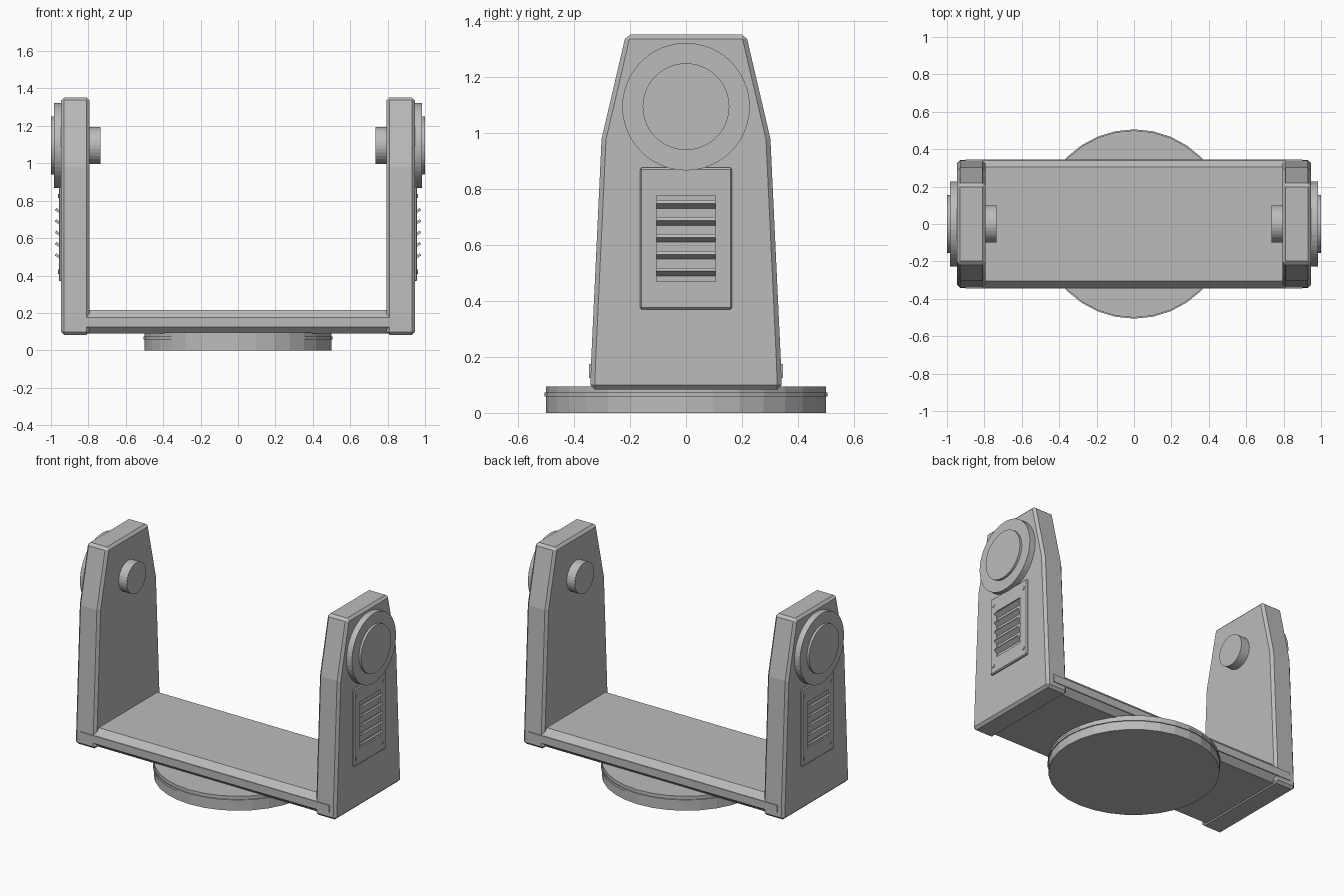
import bpy, bmesh, math
from mathutils import Matrix

cube = bpy.data.objects.get("Cube")
if cube:
    bpy.data.objects.remove(cube)

grey = bpy.data.materials.new("grey metal")
grey.use_nodes = True
COLOUR = (0.5, 0.5, 0.5, 1)
grey.diffuse_color = COLOUR
grey.node_tree.nodes["Principled BSDF"].inputs["Base Color"].default_value = COLOUR


def finish(name, bm, bevel=0, mirror=False):
    bmesh.ops.recalc_face_normals(bm, faces=bm.faces)
    mesh = bpy.data.meshes.new(name)
    bm.to_mesh(mesh)
    bm.free()
    mesh.materials.append(grey)
    obj = bpy.data.objects.new(name, mesh)
    bpy.context.collection.objects.link(obj)
    if bevel:
        mod = obj.modifiers.new("Bevel", 'BEVEL')
        mod.width = bevel
        mod.segments = 1
        mod.limit_method = 'ANGLE'
        mod.angle_limit = math.radians(30)
    if mirror:
        obj.modifiers.new("Mirror", 'MIRROR').use_bisect_axis[0] = False
    return obj


def box(name, x, y, z, bevel=0, mirror=False, tilt=0):
    """Box from (low, high) ranges, optionally tilted about the y axis."""
    bm = bmesh.new()
    spans = (x, y, z)
    centre = [(a + b) / 2 for a, b in spans]
    size = [b - a for a, b in spans]
    matrix = (Matrix.Translation(centre) @ Matrix.Rotation(tilt, 4, 'Y')
              @ Matrix.Diagonal((*size, 1)))
    bmesh.ops.create_cube(bm, size=1, matrix=matrix)
    return finish(name, bm, bevel, mirror)


def disc(name, radius, low, high, axis='Z', y=0, z=0, sides=32, bevel=0):
    """Cylinder along z, or along x and mirrored to both arms."""
    bm = bmesh.new()
    mid = (low + high) / 2
    if axis == 'X':
        matrix = Matrix.Translation((mid, y, z)) @ Matrix.Rotation(math.pi / 2, 4, 'Y')
    else:
        matrix = Matrix.Translation((0, 0, mid))
    bmesh.ops.create_cone(bm, cap_ends=True, segments=sides, radius1=radius,
                          radius2=radius, depth=high - low, matrix=matrix)
    return finish(name, bm, bevel, axis == 'X')


def prism(name, profile, low, high, bevel=0, mirror=False):
    """Extrude a half (y, z) profile, reflected in y, along x."""
    bm = bmesh.new()
    outline = profile + [(-y, z) for y, z in reversed(profile)]
    face = bm.faces.new([bm.verts.new((low, y, z)) for y, z in outline])
    out = bmesh.ops.extrude_face_region(bm, geom=[face])
    moved = [g for g in out["geom"] if isinstance(g, bmesh.types.BMVert)]
    bmesh.ops.translate(bm, verts=moved, vec=(high - low, 0, 0))
    return finish(name, bm, bevel, mirror)


# Turntable foot
disc("foot_disc", 0.5, 0, 0.095)
disc("foot_ring", 0.506, 0.058, 0.073)

# Cross bar with chamfered long edges and a thin side rail
prism("cross_bar", [(0.305, 0.09), (0.34, 0.125), (0.34, 0.175), (0.305, 0.215)], -0.82, 0.82)
box("side_rail", (-0.9, 0.9), (-0.346, 0.346), (0.125, 0.175))

# Upright arms
arm = [(0.342, 0.083), (0.34, 0.17), (0.302, 0.98), (0.215, 1.353)]
prism("arm", arm, 0.795, 0.945, bevel=0.016, mirror=True)

# Pivot bearing, cap and inner pin
PIVOT = 1.095
disc("pivot_bearing", 0.228, 0.93, 0.985, 'X', z=PIVOT, sides=48)
disc("pivot_cap", 0.155, 0.97, 1.0, 'X', z=PIVOT, sides=48)
disc("pivot_pin", 0.1, 0.735, 0.81, 'X', z=PIVOT)

# Vent panel with a recessed opening
panel = box("vent_panel", (0.93, 0.958), (-0.165, 0.165), (0.37, 0.877), bevel=0.006)
opening = box("vent_cutter", (0.948, 1.0), (-0.105, 0.105), (0.47, 0.776))
opening.hide_render = True
opening.hide_viewport = True
cut = panel.modifiers.new("Opening", 'BOOLEAN')
cut.operation = 'DIFFERENCE'
cut.object = opening
panel.modifiers.new("Mirror", 'MIRROR')

# Tilted louvre slats
for i in range(5):
    z = 0.504 + 0.0605 * i
    box("vent_slat", (0.945, 0.978), (-0.105, 0.105), (z - 0.007, z + 0.007),
        mirror=True, tilt=math.radians(-32))

# Panel screws
for y in (-0.137, 0.137):
    for z in (0.42, 0.825):
        disc("panel_screw", 0.011, 0.95, 0.962, 'X', y=y, z=z, sides=16)
